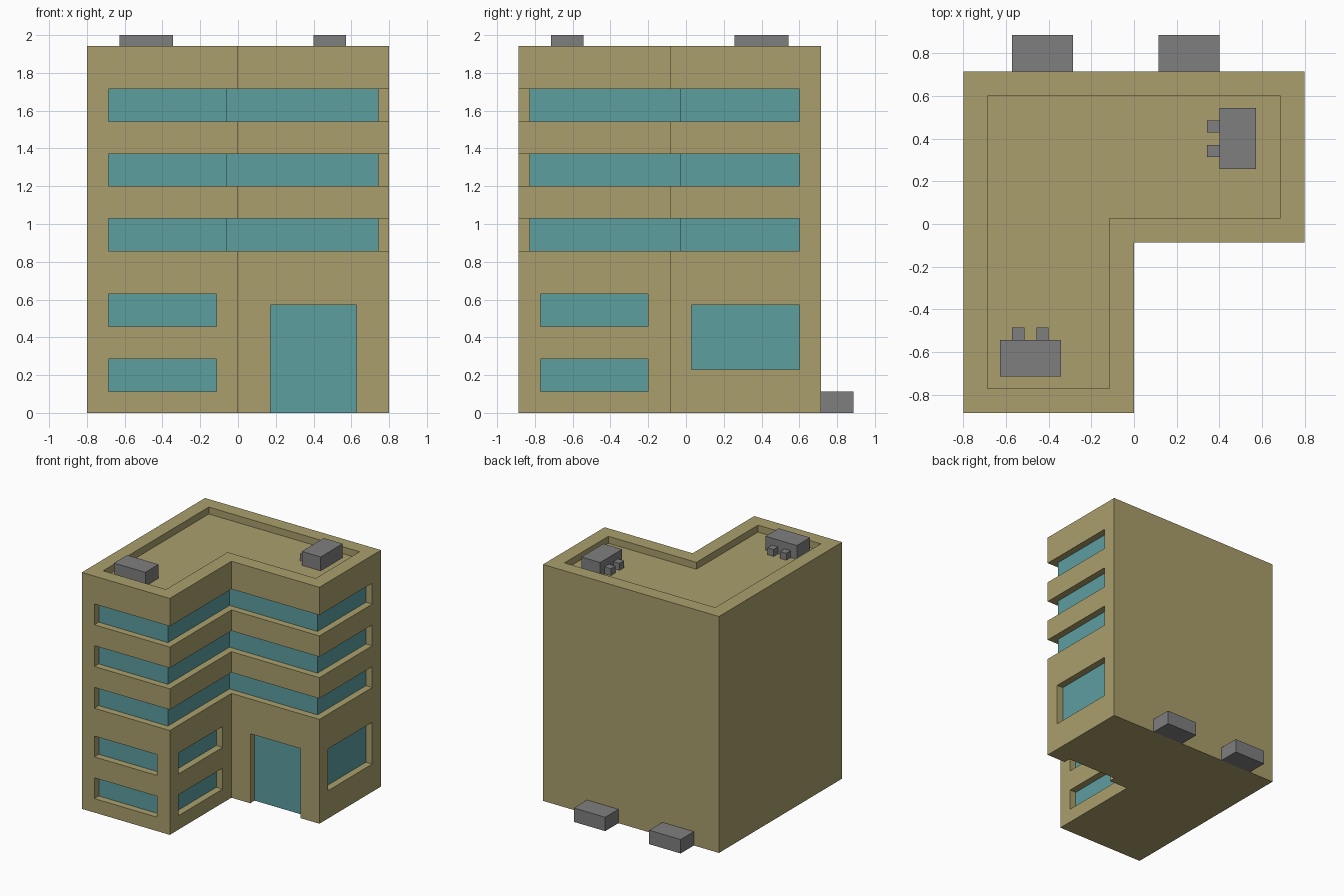
import bpy, bmesh

if "Cube" in bpy.data.objects:
    bpy.data.objects.remove(bpy.data.objects["Cube"])

U = 2 / 35  # building module


def material(name, rgb):
    m = bpy.data.materials.new(name)
    m.diffuse_color = (*rgb, 1)
    m.use_nodes = True
    m.node_tree.nodes["Principled BSDF"].inputs["Base Color"].default_value = m.diffuse_color
    return m


TAN = material("tan wall", (0.402, 0.347, 0.150))
TEAL = material("teal glass", (0.110, 0.342, 0.352))
GRAY = material("gray metal", (0.212, 0.212, 0.212))


def prism(bm, pts, z0, z1):
    """Extrude a plan outline between two heights (module units)."""
    lo = [bm.verts.new((x * U, y * U, z0 * U)) for x, y in pts]
    hi = [bm.verts.new((x * U, y * U, z1 * U)) for x, y in pts]
    faces = [bm.faces.new(lo[::-1]), bm.faces.new(hi)]
    n = len(pts)
    for i in range(n):
        j = (i + 1) % n
        faces.append(bm.faces.new((lo[i], lo[j], hi[j], hi[i])))
    bmesh.ops.recalc_face_normals(bm, faces=faces)


def box(bm, x0, x1, y0, y1, z0, z1):
    prism(bm, [(x0, y0), (x1, y0), (x1, y1), (x0, y1)], z0, z1)


def finish(bm, name, *mats):
    me = bpy.data.meshes.new(name)
    bm.to_mesh(me)
    bm.free()
    for m in mats:
        me.materials.append(m)
    ob = bpy.data.objects.new(name, me)
    bpy.context.collection.objects.link(ob)
    return ob


def l_plan(inset):
    """L-shaped plan outline, moved inwards by inset."""
    i = inset
    return [(-14 + i, -15.5 + i), (-i, -15.5 + i), (-i, -1.5 + i),
            (14 - i, -1.5 + i), (14 - i, 12.5 - i), (-14 + i, 12.5 - i)]


# L-shaped building
bm = bmesh.new()
prism(bm, l_plan(0), 0, 34)
building = finish(bm, "building", TAN, TEAL)

# Cutters: roof well, wrap-around window bands, ground windows, door
bm = bmesh.new()
prism(bm, l_plan(2), 33, 36)
band = [(-12, -14.5), (-1, -14.5), (-1, -0.5), (13, -0.5),
        (13, 10.5), (16, 10.5), (16, -17), (-12, -17)][::-1]
for z in (15, 21, 27):
    prism(bm, band, z, z + 3)
for z in (2, 8):
    box(bm, -12, -2, -17, -14.5, z, z + 3)
    box(bm, -1, 1, -13.5, -3.5, z, z + 3)
box(bm, 3, 11, -2.5, -0.5, -1, 10)
box(bm, 13, 15, 0.5, 10.5, 4, 10)
cutter = finish(bm, "opening_cutter")
cutter.hide_render = True

mod = building.modifiers.new("openings", 'BOOLEAN')
mod.operation = 'DIFFERENCE'
mod.solver = 'EXACT'
mod.object = cutter
bpy.context.view_layer.objects.active = building
bpy.ops.object.modifier_apply(modifier=mod.name)
bpy.data.objects.remove(cutter)

# Glass is every wall face lying one module behind the facade
for p in building.data.polygons:
    c, n = p.center / U, p.normal
    glass = (n.x > 0.9 and min(abs(c.x + 1), abs(c.x - 13)) < 0.05) or \
            (n.y < -0.9 and min(abs(c.y + 14.5), abs(c.y + 0.5)) < 0.05)
    p.material_index = 1 if glass else 0

# Rooftop machines, each with two small vents
bm = bmesh.new()
box(bm, -11, -6, -12.5, -9.5, 33, 35)
for x in (-10, -8):
    box(bm, x, x + 1, -9.5, -8.5, 33, 34)
finish(bm, "front_roof_unit", GRAY)

bm = bmesh.new()
box(bm, 7, 10, 4.5, 9.5, 33, 35)
for y in (5.5, 7.5):
    box(bm, 6, 7, y, y + 1, 33, 34)
finish(bm, "back_roof_unit", GRAY)

# Ground boxes behind the building
for name, x in (("left_ground_box", -10), ("right_ground_box", 2)):
    bm = bmesh.new()
    box(bm, x, x + 5, 12.5, 15.5, 0, 2)
    finish(bm, name, GRAY)
